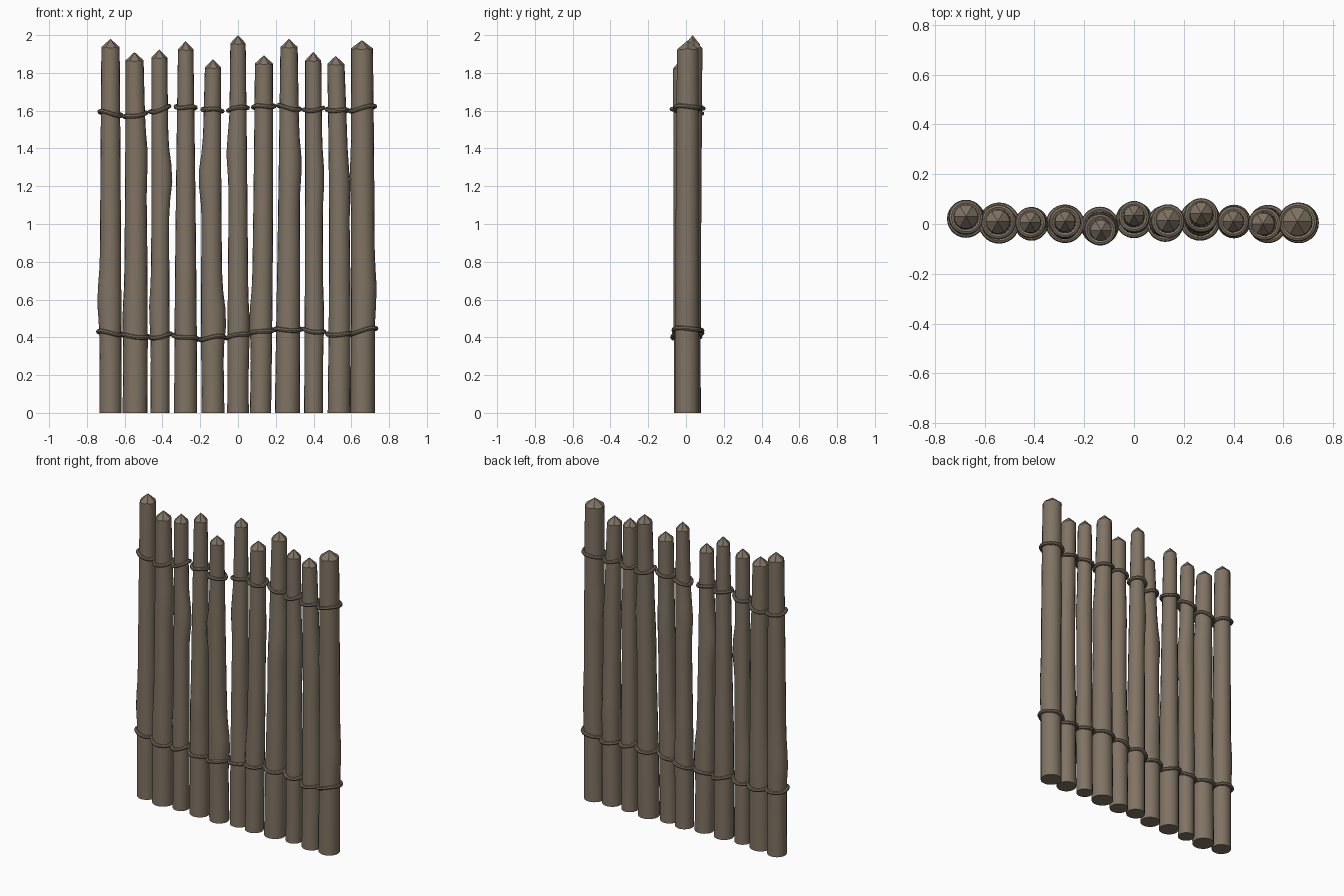
import bpy, bmesh, math

if "Cube" in bpy.data.objects:
    bpy.data.objects.remove(bpy.data.objects["Cube"])

SEG = 18      # sides of each pole
CUTS = 6      # facets hewn on each point


def material(name, rgb):
    m = bpy.data.materials.new(name)
    m.diffuse_color = (*rgb, 1)
    m.use_nodes = True
    m.node_tree.nodes["Principled BSDF"].inputs["Base Color"].default_value = m.diffuse_color
    return m


WOOD = material("weathered wood", (0.215, 0.172, 0.125))
ROPE = material("rope", (0.205, 0.163, 0.118))

# pole: base x, base y, base radius, mid bend x, top x, top y, top radius, tip z
POLES = [
    (-.675, .02, .059, 0, -.675, .03, .048, 1.98),
    (-.545, .003, .066, .006, -.548, .01, .047, 1.91),
    (-.413, .0, .050, .003, -.417, .007, .042, 1.925),
    (-.277, .0, .061, 0, -.277, .01, .040, 1.968),
    (-.132, -.005, .060, -.008, -.132, -.027, .042, 1.872),
    (.000, .015, .057, 0, .000, .035, .040, 2.0),
    (.119, .0, .056, .004, .137, .015, .047, 1.893),
    (.261, .012, .066, .004, .270, .043, .045, 1.98),
    (.400, .01, .050, .003, .398, .01, .042, 1.91),
    (.535, .0, .060, .011, .517, .0, .045, 1.89),
    (.660, .004, .064, .003, .656, .01, .058, 1.973),
]

# knots on the poles: pole index -> (z, direction in degrees, size)
KNOTS = {
    0: [(.60, 180, .013)],
    1: [(1.36, 0, .010), (.50, 200, .008)],
    2: [(1.25, 0, .020), (.55, 180, .010)],
    3: [(.70, 270, .008)],
    4: [(1.25, 180, .020), (.50, 0, .018)],
    5: [(1.38, 180, .014), (.45, 0, .008)],
    6: [(.50, 180, .012), (1.3, 90, .008)],
    7: [(1.32, 0, .012), (1.2, 270, .008)],
    8: [(1.25, 0, .010), (.50, 0, .006)],
    9: [(1.20, 0, .008), (.60, 90, .008)],
    10: [(1.25, 180, .008), (.65, 0, .010)],
}

# rope heights at the left and right side of each pole
UPPER = [(1.595, 1.575), (1.565, 1.585), (1.59, 1.62), (1.62, 1.615), (1.61, 1.60),
         (1.605, 1.62), (1.62, 1.625), (1.625, 1.605), (1.60, 1.61), (1.605, 1.60), (1.60, 1.625)]
LOWER = [(.43, .415), (.41, .40), (.395, .415), (.41, .39), (.39, .405),
         (.40, .42), (.42, .44), (.44, .44), (.44, .425), (.415, .415), (.42, .45)]


def section(p, z):
    """Centre and radius of a pole at height z."""
    xb, yb, rb, mid, xt, yt, rt, tip = p
    t = z / tip
    return (xb + (xt - xb) * t + mid * math.sin(math.pi * t),
            yb + (yt - yb) * t ** 1.5,
            rb + (rt - rb) * t ** 1.5)


def finish(bm, name, mat):
    bmesh.ops.recalc_face_normals(bm, faces=bm.faces)
    me = bpy.data.meshes.new(name)
    bm.to_mesh(me)
    bm.free()
    me.materials.append(mat)
    ob = bpy.data.objects.new(name, me)
    bpy.context.collection.objects.link(ob)
    bpy.ops.object.select_all(action='DESELECT')
    ob.select_set(True)
    bpy.context.view_layer.objects.active = ob
    bpy.ops.object.shade_smooth_by_angle(angle=math.radians(35))


def skin(bm, a, b):
    n = len(a)
    for i in range(n):
        bm.faces.new((a[i], a[(i + 1) % n], b[(i + 1) % n], b[i]))


def pole(i, p):
    bm = bmesh.new()
    tip, rows, rings = p[7], 20, []
    top = tip - .045
    for k in range(rows + 1):
        z = top * k / rows
        x, y, r = section(p, z)
        ring = []
        for s in range(SEG):
            a = 2 * math.pi * s / SEG
            rr = r
            for kz, deg, size in KNOTS[i]:
                face = max(0, math.cos(a - math.radians(deg)))
                rr += size * face ** 2 * math.exp(-((z - kz) / .12) ** 2)
            zz = z
            if k == rows:   # scalloped rim where the hewn facets meet the pole
                f = a % (2 * math.pi / CUTS) - math.pi / CUTS
                zz = tip - .05 * math.cos(f)
            ring.append(bm.verts.new((x + rr * math.cos(a), y + rr * math.sin(a), zz)))
        rings.append(ring)
    for a, b in zip(rings, rings[1:]):
        skin(bm, a, b)
    bm.faces.new(rings[0][::-1])
    x, y, r = section(p, tip)
    apex = bm.verts.new((x, y, tip))
    for s in range(SEG):
        bm.faces.new((rings[-1][s], rings[-1][(s + 1) % SEG], apex))
    finish(bm, f"pole_{i + 1}", WOOD)


def rope_loop(name, i, p, zl, zr):
    """Tilted, slightly sagging ring of rope round a pole."""
    bm = bmesh.new()
    x, y, r = section(p, (zl + zr) / 2)
    major, minor, rings = r + .007, .0115, []
    for s in range(28):
        a = 2 * math.pi * s / 28
        z = (zl + zr) / 2 + (zr - zl) / 2 * math.cos(a) + .005 * math.sin(2 * a + i) 
        ring = []
        for k in range(8):
            b = 2 * math.pi * k / 8
            d = major + minor * math.cos(b)
            ring.append(bm.verts.new((x + d * math.cos(a), y + d * math.sin(a), z + minor * math.sin(b))))
        rings.append(ring)
    for s in range(28):
        skin(bm, rings[s], rings[(s + 1) % 28])
    finish(bm, f"{name}_{i + 1}", ROPE)


for i, p in enumerate(POLES):
    pole(i, p)
    rope_loop("upper_rope", i, p, *UPPER[i])
    rope_loop("lower_rope", i, p, *LOWER[i])
